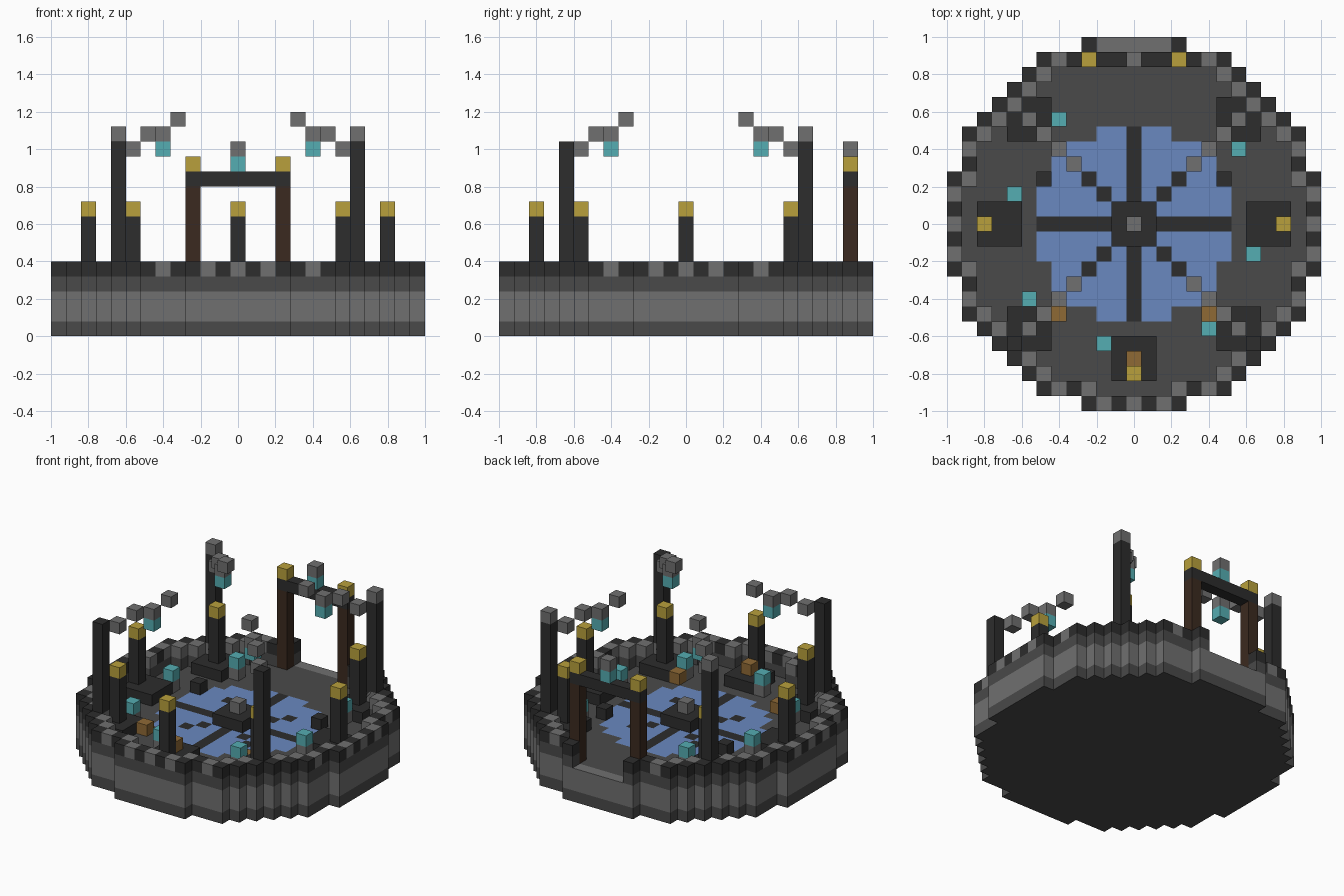
import bpy
import bmesh

U = 0.08  # edge length of one block

cube = bpy.data.objects.get("Cube")
if cube:
    bpy.data.objects.remove(cube, do_unlink=True)


def material(name, r, g, b):
    m = bpy.data.materials.new(name)
    m.use_nodes = True
    m.diffuse_color = (r, g, b, 1)
    m.node_tree.nodes["Principled BSDF"].inputs["Base Color"].default_value = (r, g, b, 1)
    return m


STONE = material("dark_stone", .068, .068, .068)
GREY = material("light_stone", .162, .162, .162)
BLACK = material("black_stone", .026, .026, .026)
WATER = material("water_blue", .144, .25, .527)
GOLD = material("lamp_gold", .479, .352, .045)
TEAL = material("lantern_teal", .091, .418, .445)
WOOD = material("dark_wood", .044, .023, .014)
AMBER = material("crate_amber", .275, .144, .036)


def slab(name, cells, z0, z1, mats, pick=lambda i, j: 0):
    """Extrude a set of grid cells from level z0 to z1, leaving out inner walls."""
    cells = set(cells)
    bm = bmesh.new()
    cache = {}

    def vert(x, y, z):
        key = (x, y, z)
        if key not in cache:
            cache[key] = bm.verts.new(((x - .5) * U, (y - .5) * U, z * U))
        return cache[key]

    for i, j in sorted(cells):
        ring = [(i, j), (i + 1, j), (i + 1, j + 1), (i, j + 1)]
        outside = [(i, j - 1), (i + 1, j), (i, j + 1), (i - 1, j)]
        quads = [[(*p, z1) for p in ring], [(*p, z0) for p in reversed(ring)]]
        for k in range(4):
            if outside[k] not in cells:
                a, b = ring[k], ring[(k + 1) % 4]
                quads.append([(*a, z0), (*b, z0), (*b, z1), (*a, z1)])
        for q in quads:
            bm.faces.new([vert(*p) for p in q]).material_index = pick(i, j)
    mesh = bpy.data.meshes.new(name)
    bm.to_mesh(mesh)
    bm.free()
    for m in mats:
        mesh.materials.append(m)
    ob = bpy.data.objects.new(name, mesh)
    bpy.context.collection.objects.link(ob)
    return ob


def block(name, i, j, z, mat, height=1):
    return slab(name, [(i, j)], z, z + height, [mat])


def square(ci, cj):
    return [(ci + a, cj + b) for a in (-1, 0, 1) for b in (-1, 0, 1)]


# Round stepped plan and its rim
span = range(-12, 13)
disc = {(i, j) for i in span for j in span if i * i + j * j <= 158}
rim = {(i, j) for i, j in disc if i * i + j * j > 126}
gate = {(i, 12) for i in range(-2, 3)}
posts = {(-3, 11), (3, 11)}
wall = rim - gate - posts

# Base, outer band and battlement
slab("base", disc, 0, 1, [STONE])
slab("outer_band", rim, 1, 3, [GREY])
slab("wall_course", wall, 3, 4, [STONE])
slab("battlement", wall, 4, 5, [BLACK, GREY], lambda i, j: int((i + j) % 2 == 0))


# Floor with a round pool, cross paths and stepping stones
def floor_colour(i, j):
    if i * i + j * j > 42:
        return 0
    if i == 0 or j == 0 or (abs(i) == abs(j) and abs(i) in (2, 3)):
        return 2
    return 1


slab("floor", disc - rim, 1, 3, [STONE, WATER, BLACK], floor_colour)

# Centre pedestal
slab("centre_pedestal", square(0, 0), 3, 4, [BLACK])
block("centre_stone", 0, 0, 4, GREY)


# Lamp post on a square pad
def lamp(name, i, j):
    block(name + "_post", i, j, 4, BLACK, 4)
    block(name + "_light", i, j, 8, GOLD)


for name, i, j in (("left", 1, 0), ("right", -1, 0), ("front", 0, -1)):
    slab(name + "_pad", square(9 * i, 9 * j), 3, 4, [BLACK])
    lamp(name + "_lamp", 10 * i, 10 * j)
block("front_crate", 0, -9, 4, AMBER)

# Four corner pillars with floating diagonal arms and hanging lanterns
for sx in (-1, 1):
    for sy in (-1, 1):
        name = ("front" if sy < 0 else "back") + ("_left" if sx > 0 else "_right")
        slab(name + "_pad", [c for c in square(7 * sx, 7 * sy) if c not in rim],
             3, 4, [BLACK])
        block(name + "_pillar", 8 * sx, 8 * sy, 4, BLACK, 9)
        if sy > 0:
            block(name + "_cap", 8 * sx, 8 * sy, 13, GREY)
        lamp(name + "_lamp", 7 * sx, 7 * sy)
        for d, z in ((7, 12), (6, 13), (5, 13), (4, 14)):
            block(name + "_arm", d * sx, d * sy, z, GREY)
        block(name + "_lantern", 5 * sx, 5 * sy, 12, TEAL)

# Back gate
for i, j in sorted(posts):
    block("gate_post", i, j, 3, WOOD, 7)
    block("gate_light", i, j, 11, GOLD)
slab("gate_lintel", [(i, 11) for i in range(-3, 4)], 10, 11, [BLACK])
block("gate_lantern", 0, 11, 11, TEAL)
block("gate_lantern_cap", 0, 11, 12, GREY)

# Floor lanterns on stone stubs
for i, j in ((7, 5), (-5, 7), (-7, -5), (5, -7), (8, -2), (-8, 2), (-2, -8)):
    block("floor_lantern_stub", i, j, 3, GREY)
    block("floor_lantern", i, j, 4, TEAL)

# Loose blocks beside the pool
for s in (-1, 1):
    block("pool_block", 6 * s, 3, 3, BLACK)
    block("pool_crate", 5 * s, -6, 3, AMBER)
